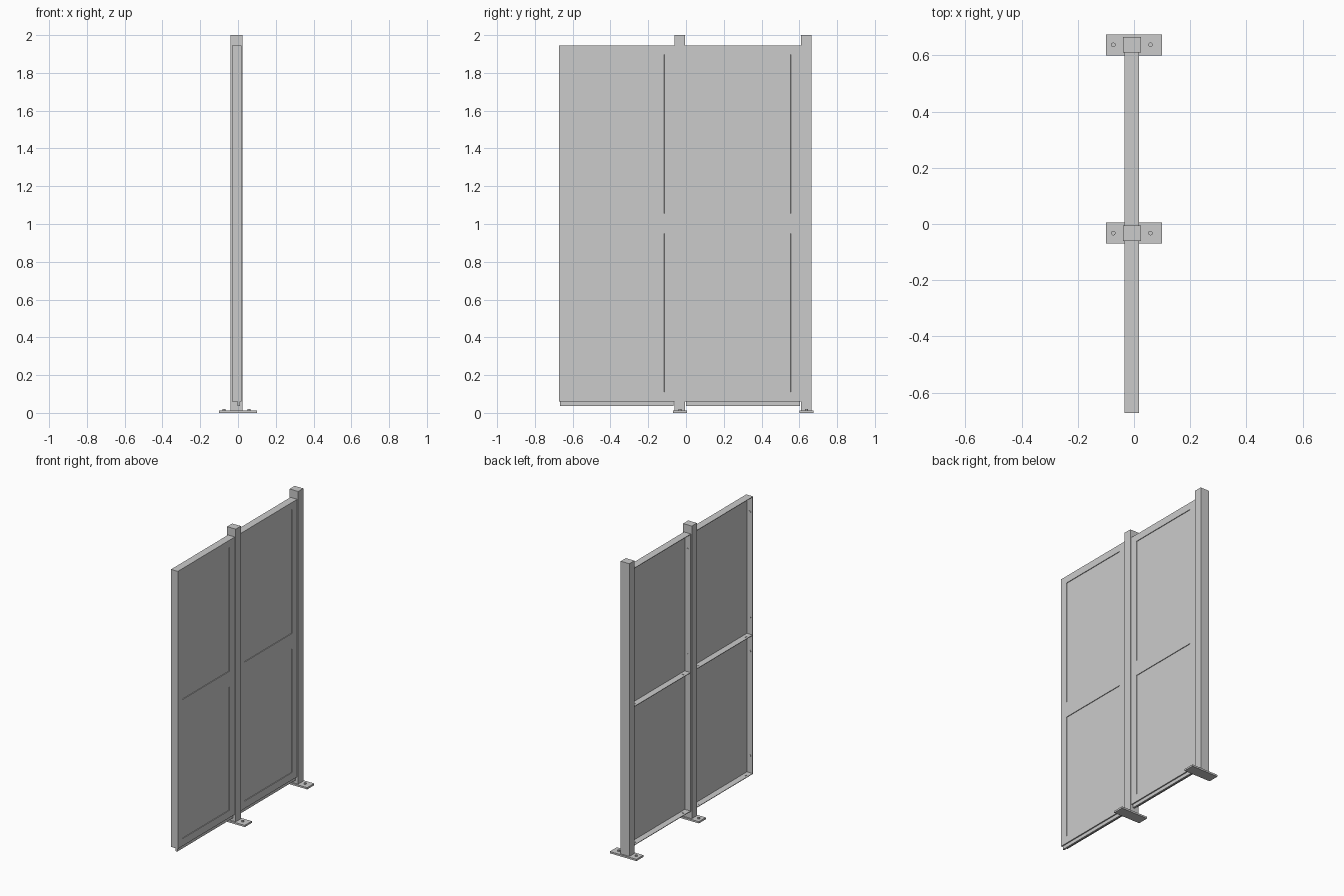
import bpy, bmesh
from mathutils import Matrix

if "Cube" in bpy.data.objects:
    bpy.data.objects.remove(bpy.data.objects["Cube"])

XC = -0.0075            # depth centre of posts and panels
FRONT, BACK = 0.018, -0.033
Z0, Z1, ZM = 0.06, 1.945, 1.003
T = 0.004               # sheet metal thickness


def finish(name, bm):
    bmesh.ops.recalc_face_normals(bm, faces=bm.faces)
    me = bpy.data.meshes.new(name)
    bm.to_mesh(me)
    bm.free()
    ob = bpy.data.objects.new(name, me)
    bpy.context.collection.objects.link(ob)
    return ob


def add_box(bm, x0, x1, y0, y1, z0, z1):
    m = (Matrix.Translation(((x0 + x1) / 2, (y0 + y1) / 2, (z0 + z1) / 2))
         @ Matrix.Diagonal((x1 - x0, y1 - y0, z1 - z0, 1)))
    bmesh.ops.create_cube(bm, size=1, matrix=m)


def box(name, *dims):
    bm = bmesh.new()
    add_box(bm, *dims)
    return finish(name, bm)


def add_screw(bm, pos, axis, r=0.008, h=0.008):
    rot = {'z': Matrix(), 'y': Matrix.Rotation(1.570796, 4, 'X')}[axis]
    bmesh.ops.create_cone(bm, cap_ends=True, segments=16, radius1=r, radius2=r,
                          depth=h, matrix=Matrix.Translation(pos) @ rot)


def face_sheet(name, ya, yb):
    """Front sheet with two shallow rectangular pockets and a flat back."""
    ys = [ya, ya + 0.049, yb - 0.055, yb]
    zs = [Z0, 0.11, 0.95, 1.055, 1.897, Z1]
    bm = bmesh.new()
    v = [[bm.verts.new((FRONT, y, z)) for z in zs] for y in ys]
    pockets = []
    for i in range(3):
        for j in range(5):
            f = bm.faces.new((v[i][j], v[i + 1][j], v[i + 1][j + 1], v[i][j + 1]))
            if i == 1 and j in (1, 3):
                pockets.append(f)
    bm.normal_update()
    bmesh.ops.inset_individual(bm, faces=pockets, thickness=0.001, depth=-0.004)
    rim = [e for e in bm.edges if e.is_boundary]
    ext = bmesh.ops.extrude_edge_only(bm, edges=rim)['geom']
    for p in ext:
        if isinstance(p, bmesh.types.BMVert):
            p.co.x = FRONT - 0.008
    bmesh.ops.holes_fill(bm, edges=[e for e in bm.edges if e.is_boundary], sides=0)
    return finish(name, bm)


# Posts with base plates and anchor bolts
for tag, y in (("middle", -0.0325), ("end", 0.6375)):
    box(tag + "_post", XC - 0.0325, XC + 0.0325, y - 0.0275, y + 0.0275, 0.012, 2.0)
    box(tag + "_base_plate", -0.1, 0.1, y - 0.0375, y + 0.0375, 0, 0.012)
    bm = bmesh.new()
    for s in (-1, 1):
        add_screw(bm, (XC + s * 0.066, y, 0.015), 'z', h=0.01)
    finish(tag + "_anchor_bolts", bm)

# Panels: pocketed front sheet, open-backed flange frame, screws, bottom strip
for tag, ya, yb in (("left", -0.672, -0.06), ("right", -0.005, 0.61)):
    face_sheet(tag + "_panel_face", ya, yb)
    bm = bmesh.new()
    x1 = FRONT - 0.008
    add_box(bm, BACK, x1, ya, ya + T, Z0, Z1)
    add_box(bm, BACK, x1, yb - T, yb, Z0, Z1)
    for z in (Z0, ZM - T / 2, Z1 - T):
        add_box(bm, BACK, x1, ya + T, yb - T, z, z + T)
    finish(tag + "_panel_flanges", bm)

    bm = bmesh.new()
    for z in (0.18, 0.89, 1.12, 1.836):
        for y in (ya + T, yb - T):
            add_screw(bm, (-0.012, y, z), 'y', h=0.004)
    for z in (Z0 + T, ZM - T / 2, ZM + T / 2, Z1 - T):
        for y in (ya + 0.05, yb - 0.05):
            add_screw(bm, (-0.012, y, z), 'z', h=0.004)
    finish(tag + "_panel_screws", bm)
    box(tag + "_bottom_strip", -0.002, 0.010, ya + 0.006, yb - 0.006, 0.037, Z0)
